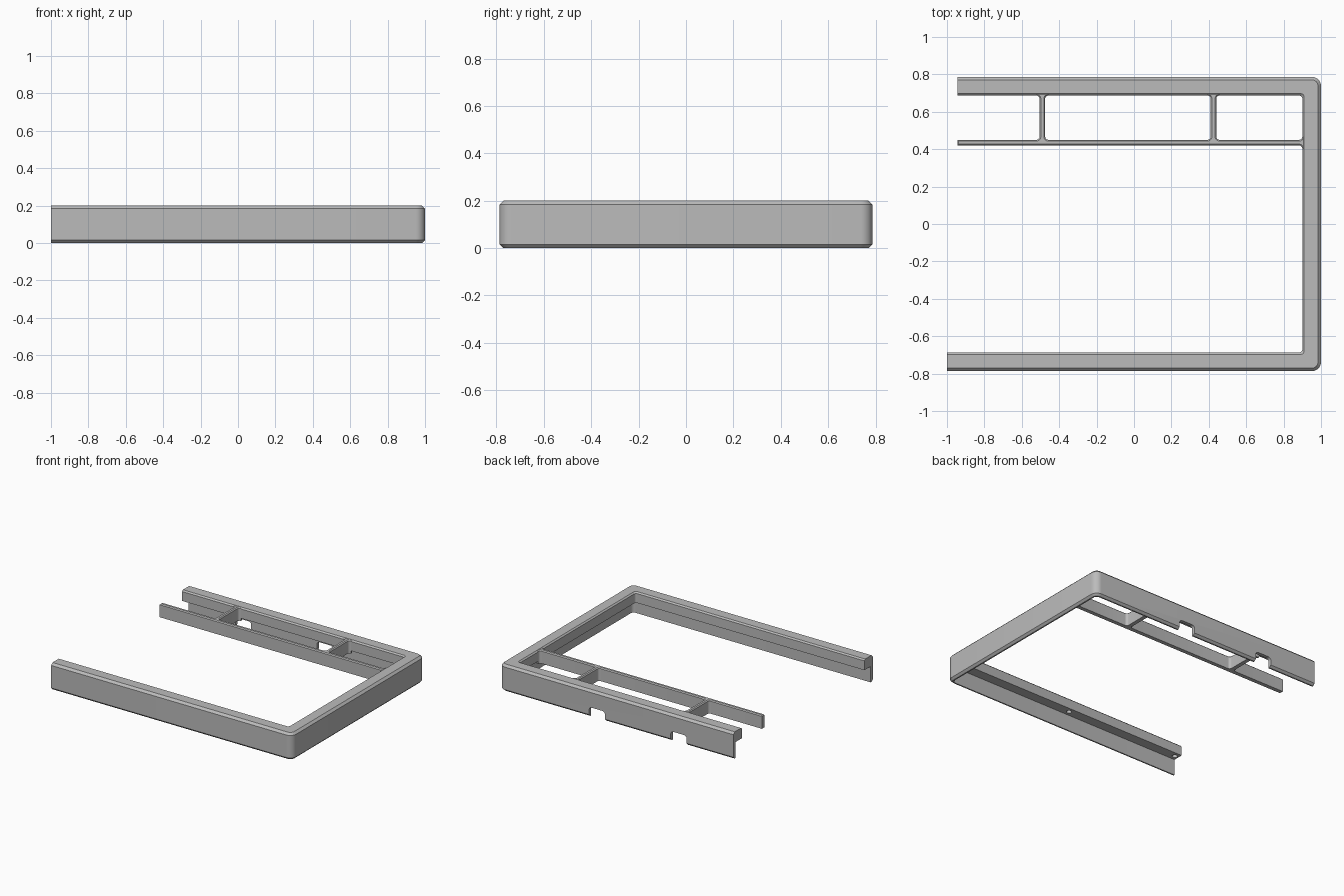
import bpy, bmesh
from math import sin, cos, radians

if "Cube" in bpy.data.objects:
    bpy.data.objects.remove(bpy.data.objects["Cube"])

grey = bpy.data.materials.new("plain_grey")
grey.use_nodes = True
COLOUR = (0.5, 0.5, 0.5, 1)
grey.diffuse_color = COLOUR
grey.node_tree.nodes["Principled BSDF"].inputs["Base Color"].default_value = COLOUR

HALF_Y, TOP = 0.787, 0.2
LIP, LIP_Z, WALL = 0.1, 0.12, 0.025      # lip width, lip underside, wall thickness
FRONT_END, BACK_END = -1.0, -0.945


def arc(cx, cy, r, a0, a1, steps=6):
    angles = [radians(a0 + (a1 - a0) * i / steps) for i in range(steps + 1)]
    return [(cx + r * cos(a), cy + r * sin(a)) for a in angles]


def finish(bm, name):
    bmesh.ops.recalc_face_normals(bm, faces=bm.faces[:])
    mesh = bpy.data.meshes.new(name)
    bm.to_mesh(mesh)
    bm.free()
    obj = bpy.data.objects.new(name, mesh)
    bpy.context.collection.objects.link(obj)
    mesh.materials.append(grey)
    return obj


def prism(outline, z0, z1, name, chamfer=0):
    """Extrude a flat outline upwards, optionally chamfering its top rim."""
    bm = bmesh.new()
    base = bm.faces.new([bm.verts.new((x, y, z0)) for x, y in outline])
    new = bmesh.ops.extrude_face_region(bm, geom=[base], use_keep_orig=True)["geom"]
    raised = [v for v in new if isinstance(v, bmesh.types.BMVert)]
    bmesh.ops.translate(bm, verts=raised, vec=(0, 0, z1 - z0))
    if chamfer:
        rim = [e for e in bm.edges if all(v in raised for v in e.verts)]
        bmesh.ops.bevel(bm, geom=rim, offset=chamfer, segments=1, affect='EDGES')
    return finish(bm, name)


def cut(target, cutter):
    cutter.hide_render = True
    mod = target.modifiers.new("cut", 'BOOLEAN')
    mod.operation, mod.solver, mod.object = 'DIFFERENCE', 'EXACT', cutter
    bpy.context.view_layer.objects.active = target
    bpy.ops.object.modifier_apply(modifier=mod.name)
    bpy.data.objects.remove(cutter)


def frame_path(d):
    """Open three-sided path, inset by d, with two rounded corners."""
    r = max(0.05 - d, 0.018)
    x, y = 1 - d, HALF_Y - d
    return ([(FRONT_END, -y)] + arc(x - r, r - y, r, -90, 0, 8)
            + arc(x - r, y - r, r, 0, 90, 8) + [(BACK_END, y)])


# Frame: wall and lip section swept round the three sides
section = [(0.015, 0), (0, 0.015), (0, TOP - 0.016), (0.016, TOP), (LIP - 0.01, TOP),
           (LIP, TOP - 0.01), (LIP, LIP_Z), (WALL, LIP_Z), (WALL, 0)]
bm = bmesh.new()
rails = [[bm.verts.new((x, y, z)) for x, y in frame_path(d)] for d, z in section]
for a, b in zip(rails, rails[1:] + rails[:1]):
    for i in range(len(a) - 1):
        bm.faces.new((a[i], a[i + 1], b[i + 1], b[i]))
bm.faces.new([rail[0] for rail in rails])
bm.faces.new([rail[-1] for rail in rails])
frame = finish(bm, "frame")

# Cable notches in the lower back wall
for x in (0.188, -0.49):
    w, h, r = 0.066, 0.072, 0.022
    shape = ([(x - w, -0.05), (x + w, -0.05)] + arc(x + w - r, h - r, r, 0, 90)
             + arc(x - w + r, h - r, r, 90, 180))
    notch = prism(shape, 0, 0.1, "notch_cutter")
    notch.rotation_euler.x = radians(90)
    notch.location.y = HALF_Y + 0.03
    bpy.context.view_layer.update()
    cut(frame, notch)

# Blind screw holes in the underside of the lip
for x, side in ((-0.97, -1), (-0.03, -1), (0.935, -1), (0.935, 1)):
    circle = arc(x, side * (HALF_Y - 0.062), 0.018, 0, 345, 23)
    cut(frame, prism(circle, LIP_Z - 0.02, LIP_Z + 0.05, "hole_cutter"))

# Divider: long bar with two ribs, filleted where they meet the lip
Y0, Y1, Y2, X1, R = 0.42, 0.45, HALF_Y - LIP, 1 - LIP, 0.018
outline = [(BACK_END, Y0)] + arc(X1 - R, Y0 - R, R, 90, 0)
outline += [(X1 + 0.012, Y0 - R), (X1 + 0.012, Y1 + R)] + arc(X1 - R, Y1 + R, R, 0, -90)
for x in (0.425, -0.49):
    right, left = x + 0.015 + R, x - 0.015 - R
    outline += arc(right, Y1 + R, R, 270, 180) + arc(right, Y2 - R, R, 180, 90)
    outline += [(right, Y2 + 0.012), (left, Y2 + 0.012)]
    outline += arc(left, Y2 - R, R, 90, 0) + arc(left, Y1 + R, R, 0, -90)
outline.append((BACK_END, Y1))
divider = prism(outline, 0.1, TOP, "divider_bar_and_ribs", chamfer=0.007)

# Smooth corners, crisp chamfers
bpy.ops.object.select_all(action='DESELECT')
for obj in (frame, divider):
    obj.select_set(True)
    bpy.context.view_layer.objects.active = obj
bpy.ops.object.shade_smooth_by_angle(angle=radians(30))
